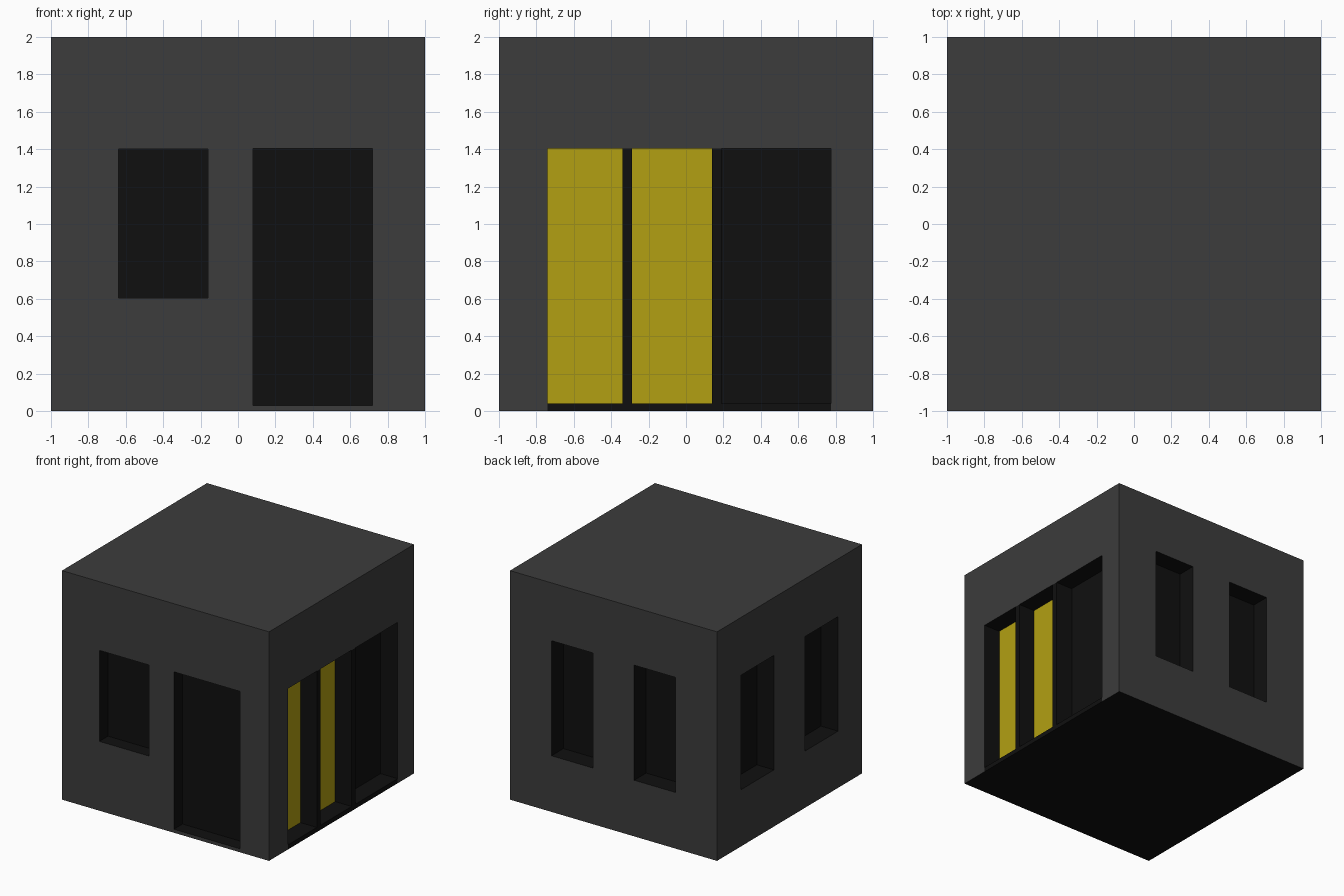
import bpy, bmesh
from mathutils import Vector

if "Cube" in bpy.data.objects:
    bpy.data.objects.remove(bpy.data.objects["Cube"])


def material(name, rgb):
    m = bpy.data.materials.new(name)
    m.diffuse_color = (*rgb, 1)
    m.use_nodes = True
    m.node_tree.nodes["Principled BSDF"].inputs["Base Color"].default_value = m.diffuse_color
    return m


GREY = material("dark_grey", (0.045, 0.045, 0.045))
BLACK = material("black", (0.005, 0.005, 0.005))
YELLOW = material("yellow", (0.45, 0.35, 0.006))


def boxes(name, bounds, mats):
    """One object made of axis-aligned boxes given as (lo, hi) corners."""
    bm = bmesh.new()
    for lo, hi in bounds:
        lo, hi = Vector(lo), Vector(hi)
        for v in bmesh.ops.create_cube(bm, size=1)["verts"]:
            v.co = Vector((a + b) / 2 + c * (b - a) for a, b, c in zip(lo, hi, v.co))
    me = bpy.data.meshes.new(name)
    bm.to_mesh(me)
    bm.free()
    for m in mats:
        me.materials.append(m)
    ob = bpy.data.objects.new(name, me)
    bpy.context.collection.objects.link(ob)
    return ob


# Building block with a black underside
body = boxes("building_walls", [((-1, -1, 0), (1, 1, 2))], [GREY, BLACK])
for p in body.data.polygons:
    p.material_index = int(p.normal.z < -0.5)

# Recesses cut into the walls
OUT, FRONT, DEEP = 1.2, 0.12, 0.165
cuts = [
    ((-0.64, -OUT, 0.605), (-0.16, -1 + FRONT, 1.4)),    # front window
    ((0.08, -OUT, 0.03), (0.72, -1 + FRONT, 1.405)),     # front door
    ((1 - DEEP, -0.74, -0.2), (OUT, 0.775, 1.405)),      # right shopfront
]
for s in (-1, 1):
    a, b = sorted((s * 0.2, s * 0.6))
    cuts.append(((a, 1 - DEEP, 0.49), (b, OUT, 1.495)))   # back windows
    a, b = sorted((s * 0.215, s * 0.67))
    cuts.append(((-OUT, a, 0.495), (-1 + DEEP, b, 1.495)))  # left windows

cutter = boxes("recess_cutter", cuts, [GREY, BLACK])
for p in cutter.data.polygons:
    p.material_index = 1
cutter.hide_render = True
cutter.hide_viewport = True
mod = body.modifiers.new("recesses", "BOOLEAN")
mod.operation = "DIFFERENCE"
mod.solver = "EXACT"
mod.object = cutter

# Shopfront sill and mullions, flush with the wall
boxes("shopfront_sill", [((1 - DEEP, -0.74, 0), (1, 0.775, 0.04))], [BLACK])
for i, y in enumerate((-0.34, 0.14)):
    boxes(f"shopfront_mullion_{i + 1}",
          [((1 - DEEP, y, 0.04), (1, y + 0.05, 1.405))], [BLACK])

# Yellow lit panes at the back of the shopfront
for i, (a, b) in enumerate(((-0.74, -0.34), (-0.29, 0.14))):
    boxes(f"shopfront_pane_{i + 1}",
          [((1 - DEEP, a, 0.04), (1 - DEEP + 0.006, b, 1.405))], [YELLOW])
